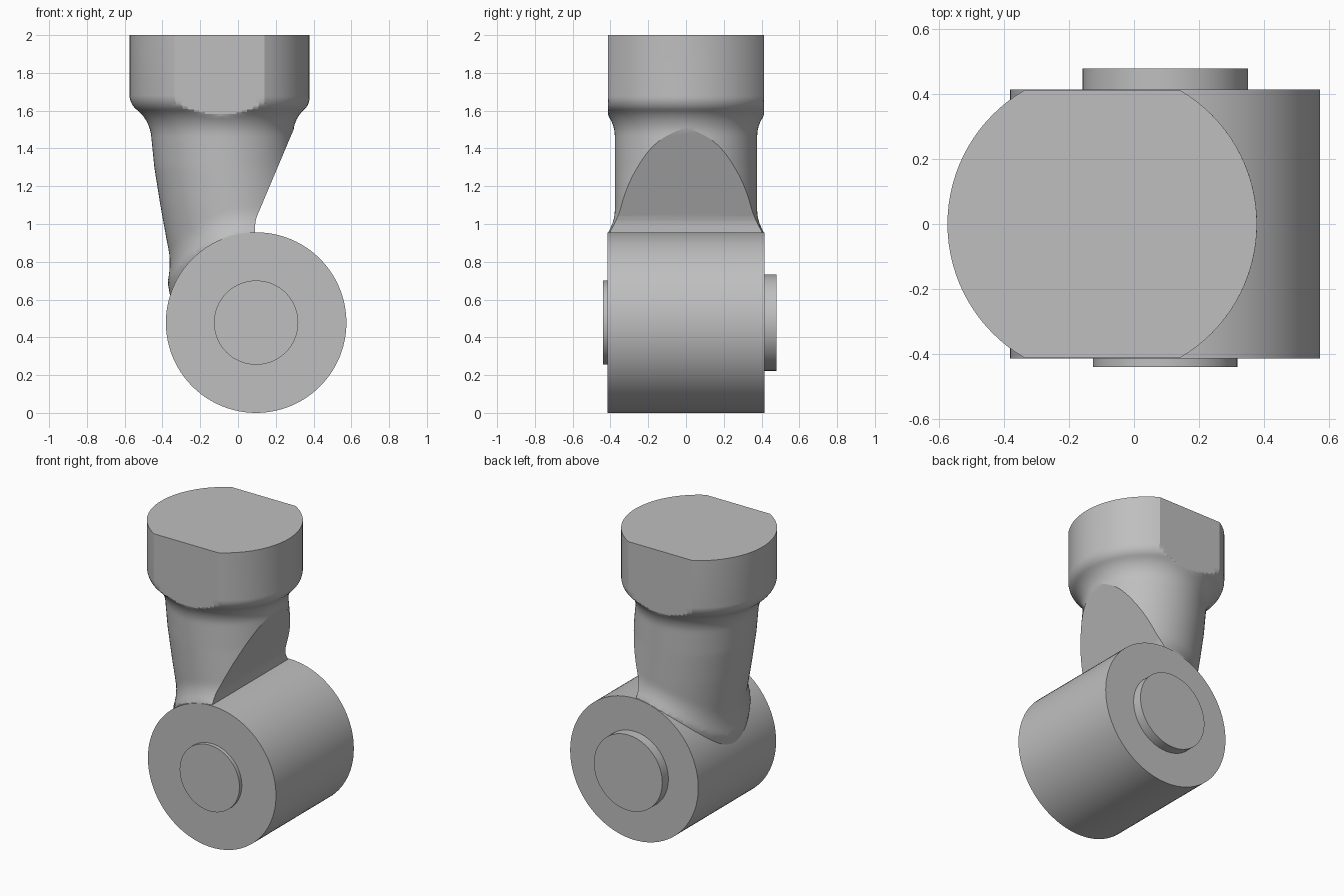
import bpy, bmesh
from math import sin, cos, tau, radians, hypot
from mathutils import Matrix

cube = bpy.data.objects.get("Cube")
if cube:
    bpy.data.objects.remove(cube, do_unlink=True)

grey = bpy.data.materials.new("plain_grey")
grey.use_nodes = True
COLOUR = (0.52, 0.52, 0.52, 1)
grey.diffuse_color = COLOUR
grey.node_tree.nodes["Principled BSDF"].inputs["Base Color"].default_value = COLOUR

AXIS_X, AXIS_Z, BARREL_R, HALF = 0.096, 0.478, 0.478, 0.415


def make_object(name, bm):
    bmesh.ops.recalc_face_normals(bm, faces=bm.faces)
    mesh = bpy.data.meshes.new(name)
    bm.to_mesh(mesh)
    bm.free()
    mesh.materials.append(grey)
    obj = bpy.data.objects.new(name, mesh)
    bpy.context.collection.objects.link(obj)
    return obj


def activate(obj):
    bpy.ops.object.select_all(action="DESELECT")
    obj.select_set(True)
    bpy.context.view_layer.objects.active = obj


def smooth(obj):
    activate(obj)
    bpy.ops.object.shade_smooth_by_angle(angle=radians(15))


def cross_cylinder(name, radius, y0, y1):
    """Cylinder along y, centred on the barrel axis."""
    bm = bmesh.new()
    place = Matrix.Translation((AXIS_X, (y0 + y1) / 2, AXIS_Z)) @ Matrix.Rotation(tau / 4, 4, "X")
    bmesh.ops.create_cone(bm, cap_ends=True, segments=96, radius1=radius,
                          radius2=radius, depth=y1 - y0, matrix=place)
    smooth(make_object(name, bm))


# Barrel with a boss on each end
cross_cylinder("barrel", BARREL_R, -HALF, HALF)
cross_cylinder("front_boss", 0.223, -0.44, -HALF + 0.02)
cross_cylinder("back_boss", 0.255, HALF - 0.02, 0.48)

# Head and neck profile: rim, rounded shoulder, hollow curve, straight neck
NECK_R, ROUND, HOLLOW, SHOULDER = 0.377, 0.1, 0.18, 1.68
TURN = radians(50)
profile = [(0.477, 2.0)]
for i in range(11):
    a = TURN * i / 10
    profile.append((NECK_R + ROUND * cos(a), SHOULDER - ROUND * sin(a)))
cx = NECK_R + (ROUND + HOLLOW) * cos(TURN)
cz = SHOULDER - (ROUND + HOLLOW) * sin(TURN)
for i in range(1, 11):
    a = TURN * (1 - i / 10)
    profile.append((cx - HOLLOW * cos(a), cz + HOLLOW * sin(a)))
neck_top = profile[-1][1]
for i in range(1, 49):
    profile.append((NECK_R, neck_top + (0.5 - neck_top) * i / 48))

# The neck leans from the head towards the barrel
LEAN = [(0.5, 0.08), (0.75, 0.033), (0.9, 0.002), (1.1, -0.034),
        (1.3, -0.066), (1.5, -0.086), (1.68, -0.098), (2.0, -0.098)]


def centre(z):
    for (z0, x0), (z1, x1) in zip(LEAN, LEAN[1:]):
        if z <= z1:
            return x0 + (x1 - x0) * (z - z0) / (z1 - z0)
    return LEAN[-1][1]


SEGMENTS = 96
bm = bmesh.new()
rings = []
for r, z in profile:
    ring = []
    for i in range(SEGMENTS):
        a = tau * i / SEGMENTS
        x, y = centre(z) + r * cos(a), r * sin(a)
        # Fillet where the neck nears the barrel
        gap = max(hypot(x - AXIS_X, z - AXIS_Z) - BARREL_R, 0)
        flare = 0.04 * max(1 - gap / 0.13, 0) ** 2
        x, y = x + flare * cos(a), y + flare * sin(a)
        ring.append(bm.verts.new((x, max(-0.413, min(0.413, y)), z)))
    rings.append(ring)
for upper, lower in zip(rings, rings[1:]):
    for i in range(SEGMENTS):
        j = (i + 1) % SEGMENTS
        bm.faces.new((upper[i], upper[j], lower[j], lower[i]))
bm.faces.new(rings[0])
bm.faces.new(rings[-1])
neck = make_object("head_and_neck", bm)

# Slanted flat cut on the left side of the neck
outline = [(0.09, 0.3), (0.09, 0.99), (0.093, 1.015), (0.1, 1.04),
           (0.305, 1.525), (0.9, 1.525), (0.9, 0.3)]
bm = bmesh.new()
face = bm.faces.new([bm.verts.new((x, -0.6, z)) for x, z in outline])
sides = bmesh.ops.extrude_face_region(bm, geom=[face])["geom"]
bmesh.ops.translate(bm, vec=(0, 1.2, 0),
                    verts=[v for v in sides if isinstance(v, bmesh.types.BMVert)])
cutter = make_object("neck_cutter", bm)
cutter.hide_render = True
cut = neck.modifiers.new("flat_cut", "BOOLEAN")
cut.operation, cut.solver, cut.object = "DIFFERENCE", "EXACT", cutter
activate(neck)
bpy.ops.object.modifier_apply(modifier=cut.name)
bpy.data.objects.remove(cutter, do_unlink=True)
smooth(neck)
